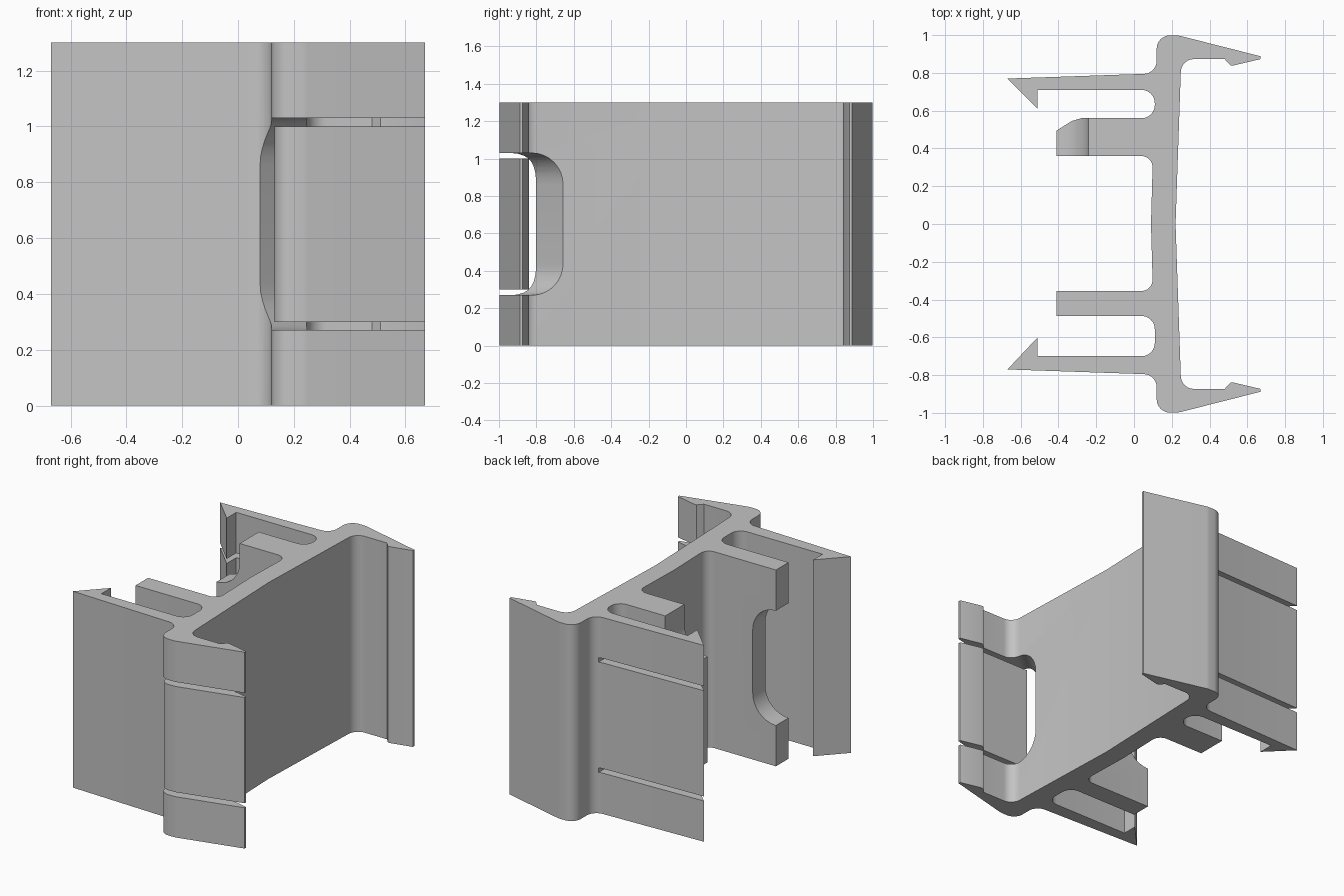
import bpy, bmesh, math
from mathutils import Vector

if "Cube" in bpy.data.objects:
    bpy.data.objects.remove(bpy.data.objects["Cube"])

HEIGHT = 1.30
MID = HEIGHT / 2

grey = bpy.data.materials.new("plain grey")
grey.diffuse_color = (0.55, 0.55, 0.55, 1)
grey.use_nodes = True
grey.node_tree.nodes["Principled BSDF"].inputs["Base Color"].default_value = grey.diffuse_color


def rounded(points, steps=8):
    """Outline from (x, y) or (x, y, radius) corners."""
    out = []
    n = len(points)
    for i, p in enumerate(points):
        c = Vector(p[:2])
        if len(p) == 2:
            out.append(c)
            continue
        u = (Vector(points[i - 1][:2]) - c).normalized()
        v = (Vector(points[(i + 1) % n][:2]) - c).normalized()
        half = u.angle(v) / 2
        t = p[2] / math.tan(half)
        centre = c + (u + v).normalized() * (p[2] / math.sin(half))
        a, b = c + u * t - centre, c + v * t - centre
        sweep = a.angle_signed(b)
        a0 = math.atan2(a.y, a.x)
        for k in range(steps + 1):
            ang = a0 - sweep * k / steps
            out.append(centre + Vector((math.cos(ang), math.sin(ang))) * p[2])
    return out


def prism(name, outline, place, near, far):
    """Extrude an outline; place(u, v, w) maps it into space."""
    bm = bmesh.new()
    rings = [[bm.verts.new(place(p.x, p.y, w)) for p in outline] for w in (near, far)]
    n = len(outline)
    bm.faces.new(rings[0])
    bm.faces.new(rings[1])
    for i in range(n):
        j = (i + 1) % n
        bm.faces.new((rings[0][i], rings[0][j], rings[1][j], rings[1][i]))
    bmesh.ops.recalc_face_normals(bm, faces=bm.faces)
    mesh = bpy.data.meshes.new(name)
    bm.to_mesh(mesh)
    bm.free()
    mesh.materials.append(grey)
    obj = bpy.data.objects.new(name, mesh)
    bpy.context.collection.objects.link(obj)
    return obj


def upright(u, v, w):      # plan outline, extruded up
    return (u, v, w)


def sideways(u, v, w):     # x-z outline, extruded along y
    return (u, w, v)


def slanted(u, v, w):      # y-z outline, extruded along x and sheared in y
    return (w, u + (w - 0.08) * 0.88, v)


def cut(target, cutter):
    mod = target.modifiers.new("cut", 'BOOLEAN')
    mod.operation, mod.solver, mod.object = 'DIFFERENCE', 'EXACT', cutter
    bpy.context.view_layer.objects.active = target
    bpy.ops.object.modifier_apply(modifier=mod.name)
    bpy.data.objects.remove(cutter, do_unlink=True)


# Lipped flange outline, shared by the body and the loose tab
flange = [(0.48, 0.873), (0.51, 0.84), (0.53, 0.84), (0.67, 0.873),
          (0.67, 0.888), (0.24, 0.997, 0.1), (0.12, 1.0, 0.07)]


def half(arm_in, barb, rib):
    return ([(0.22, 0.0), (0.25, 0.873, 0.07)] + flange +
            [(0.12, 0.797, 0.07), (-0.67, 0.77), (-0.51, barb), (-0.51, arm_in),
             (0.11, arm_in, 0.07)] + rib + [(0.09, 0.0)])


# Main profile: web with two flanges, two barbed arms and two ribs
back = half(0.71, 0.61, [(0.11, 0.56, 0.07), (-0.28, 0.56), (-0.33, 0.545),
                         (-0.41, 0.495), (-0.41, 0.36), (0.10, 0.36, 0.06)])
front = half(0.70, 0.60, [(0.11, 0.487, 0.07), (-0.41, 0.487),
                          (-0.41, 0.355), (0.10, 0.355, 0.06)])
mirrored = [(p[0], -p[1], *p[2:]) for p in reversed(front[1:-1])]
body = prism("clip_body", rounded(back + mirrored), upright, 0, HEIGHT)

# Tongue on the back rib: trim above and below with concave fillets
for s in (1, -1):
    pts = [(-0.48, MID + s * 0.35), (-0.24, MID + s * 0.35, 0.17),
           (-0.24, MID + s * 0.8), (-0.48, MID + s * 0.8)]
    cut(body, prism("tongue_cutter", rounded(pts), sideways, 0.3, 0.6))

# Matching notch in the front rib
notch = [(-0.48, 0.27), (-0.24, 0.27, 0.17), (-0.24, 1.03, 0.17), (-0.48, 1.03)]
cut(body, prism("notch_cutter", rounded(notch), sideways, -0.55, -0.28))

# Slits in the back arm
for z in (0.27, 1.0):
    slit = [(-0.75, z), (0.08, z), (0.08, z + 0.03), (-0.75, z + 0.03)]
    cut(body, prism("slit_cutter", rounded(slit), sideways, 0.585, 0.9))

# Rounded window through the front flange and web corner
window = [(-1.9, 0.27), (-0.80, 0.27, 0.17), (-0.80, 1.03, 0.17), (-1.9, 1.03)]
cut(body, prism("window_cutter", rounded(window), slanted, 0.0, 0.8))

# Tab that fills the window, leaving a narrow gap
tab_pts = [(0.13, 0.873)] + flange[:-1] + [(0.13, 1.0, 0.06)]
tab = prism("flange_tab", rounded([(p[0], -p[1], *p[2:]) for p in tab_pts]),
            upright, 0.30, 1.0)

for obj in (body, tab):
    bpy.ops.object.select_all(action='DESELECT')
    obj.select_set(True)
    bpy.context.view_layer.objects.active = obj
    bpy.ops.object.shade_smooth_by_angle(angle=math.radians(30))
